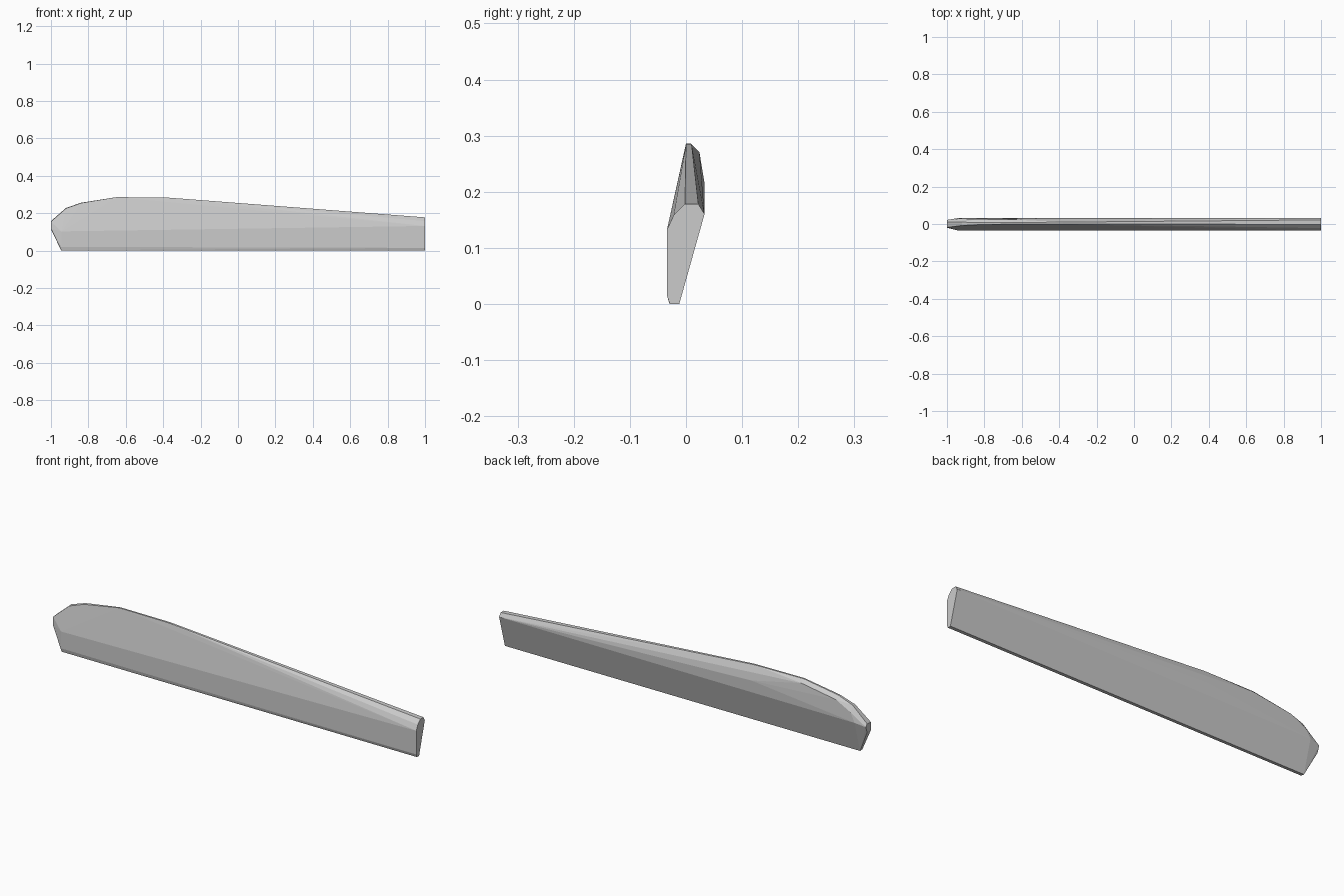
import bpy
import bmesh

cube = bpy.data.objects.get("Cube")
if cube:
    bpy.data.objects.remove(cube, do_unlink=True)

grey = bpy.data.materials.new("plain grey")
grey.use_nodes = True
grey.diffuse_color = (0.6, 0.6, 0.6, 1)
grey.node_tree.nodes["Principled BSDF"].inputs["Base Color"].default_value = (0.6, 0.6, 0.6, 1)

# Cross-sections along the length: x, then (y, z) corners
sections = [
    (1.0, [(-.029, 0), (-.012, 0), (.033, .16), (.022, .178), (-.002, .178),
           (-.022, .158), (-.034, .132), (-.034, .015)]),
    (-.38, [(0, .284), (.01, .284), (.033, .215)]),
    (-.65, [(0, .286), (.008, .286), (.024, .27)]),
    (-.84, [(-.004, .254), (.008, .256), (.026, .24)]),
    (-.92, [(-.008, .226), (.01, .228), (.028, .2)]),
    (-.945, [(-.03, .002), (-.012, 0), (-.034, .02), (-.034, .103), (.031, .155)]),
    (-1.0, [(-.02, .118), (-.018, .155), (.012, .158), (.022, .145), (.012, .115)]),
]

# Faceted blade body wrapped tightly around the sections
bm = bmesh.new()
for x, corners in sections:
    for y, z in corners:
        bm.verts.new((x, y, z))
hull = bmesh.ops.convex_hull(bm, input=bm.verts[:])
loose = {v for v in hull["geom_interior"] + hull["geom_unused"]
         if isinstance(v, bmesh.types.BMVert)}
bmesh.ops.delete(bm, geom=list(loose), context="VERTS")
bmesh.ops.recalc_face_normals(bm, faces=bm.faces[:])

mesh = bpy.data.meshes.new("blade_body")
bm.to_mesh(mesh)
bm.free()
mesh.materials.append(grey)
body = bpy.data.objects.new("blade_body", mesh)
bpy.context.collection.objects.link(body)
